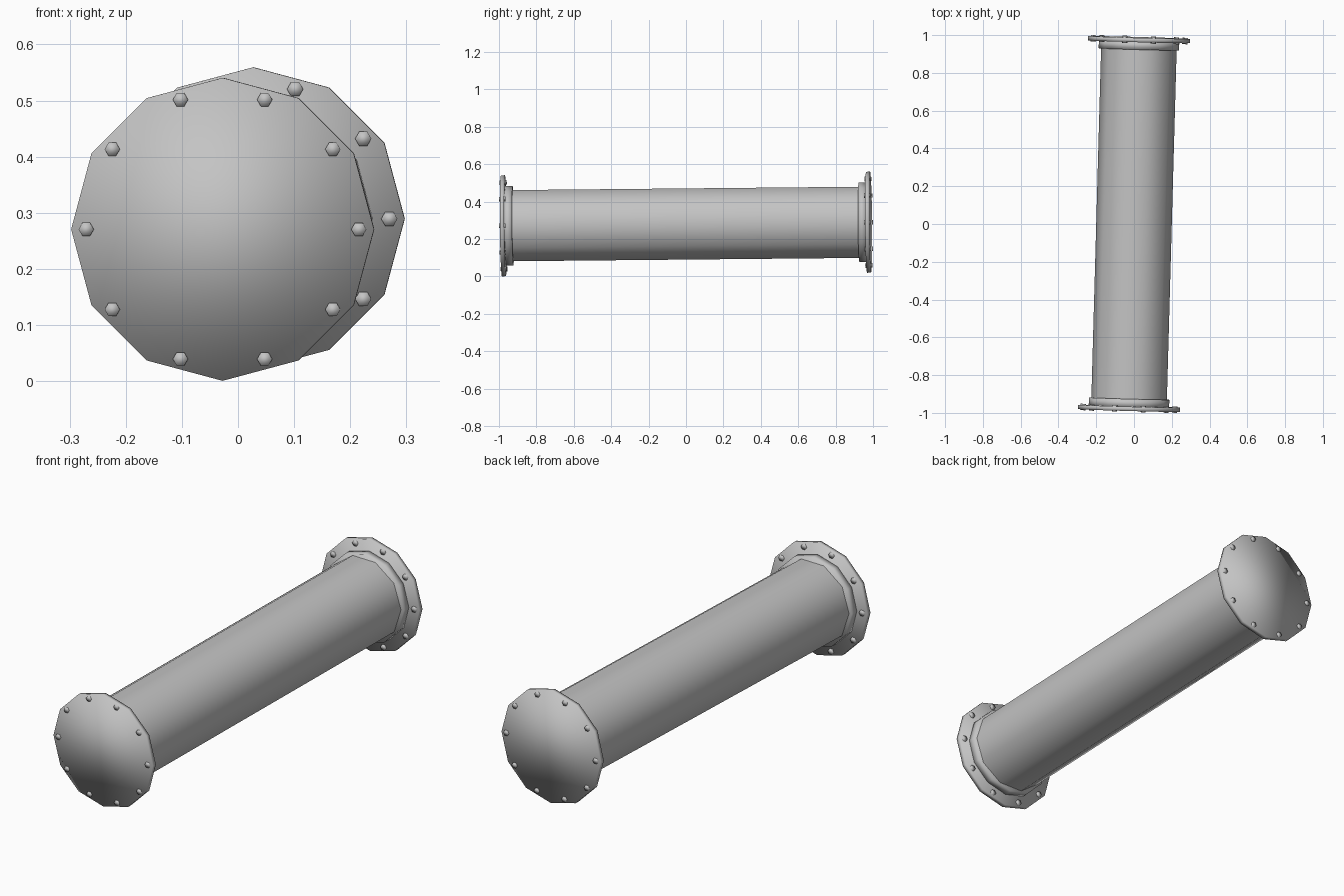
import bpy, bmesh
from math import cos, sin, tau
from mathutils import Matrix, Vector

if "Cube" in bpy.data.objects:
    bpy.data.objects.remove(bpy.data.objects["Cube"])

# One plain grey metal for the whole pipe
grey = bpy.data.materials.new("grey_metal")
grey.use_nodes = True
colour = (0.55, 0.55, 0.55, 1)
grey.diffuse_color = colour
grey.node_tree.nodes["Principled BSDF"].inputs["Base Color"].default_value = colour

# Slightly tilted frame: local z runs along the pipe, local x stays near world x
axis = Vector((0.055, 1.975, 0.019)).normalized()
side = Vector((1, 0, 0))
side = (side - axis * side.dot(axis)).normalized()
up = axis.cross(side)
frame = Matrix((side, up, axis)).transposed().to_4x4()
frame.translation = (0, 0, 0.28)


def add_prism(bm, sides, start, end, r_start, r_end, centre=(0, 0), caps=True):
    """Prism along local z with its first corner on local x."""
    rings = []
    for z, r in ((start, r_start), (end, r_end)):
        rings.append([bm.verts.new((centre[0] + r * cos(tau * i / sides),
                                    centre[1] + r * sin(tau * i / sides), z))
                      for i in range(sides)])
    a, b = rings
    for i in range(sides):
        j = (i + 1) % sides
        bm.faces.new((a[i], a[j], b[j], b[i]))
    if caps:
        bm.faces.new(a[::-1])
        bm.faces.new(b)


def finish(bm, name, smooth=True):
    bmesh.ops.recalc_face_normals(bm, faces=bm.faces)
    for f in bm.faces:
        f.smooth = smooth
    mesh = bpy.data.meshes.new(name)
    bm.to_mesh(mesh)
    bm.free()
    mesh.materials.append(grey)
    mesh.transform(frame)
    obj = bpy.data.objects.new(name, mesh)
    bpy.context.collection.objects.link(obj)


# Ten-sided tube, open under the collars
bm = bmesh.new()
add_prism(bm, 10, -0.97, 0.97, 0.2, 0.2, caps=False)
finish(bm, "pipe_tube")

# Collar, end flange and ring of ten bolts at each end
for end, s in (("front", -1), ("back", 1)):
    bm = bmesh.new()
    add_prism(bm, 12, s * 0.925, s * 0.97, 0.213, 0.213)
    finish(bm, end + "_collar")

    bm = bmesh.new()
    add_prism(bm, 12, s * 0.965, s * 0.988, 0.27, 0.27)
    finish(bm, end + "_flange")

    bm = bmesh.new()
    for i in range(10):
        a = tau * i / 10
        add_prism(bm, 6, s * 0.959, s * 0.993, 0.0145, 0.0135,
                  (0.243 * cos(a), 0.243 * sin(a)))
    finish(bm, end + "_bolts")
